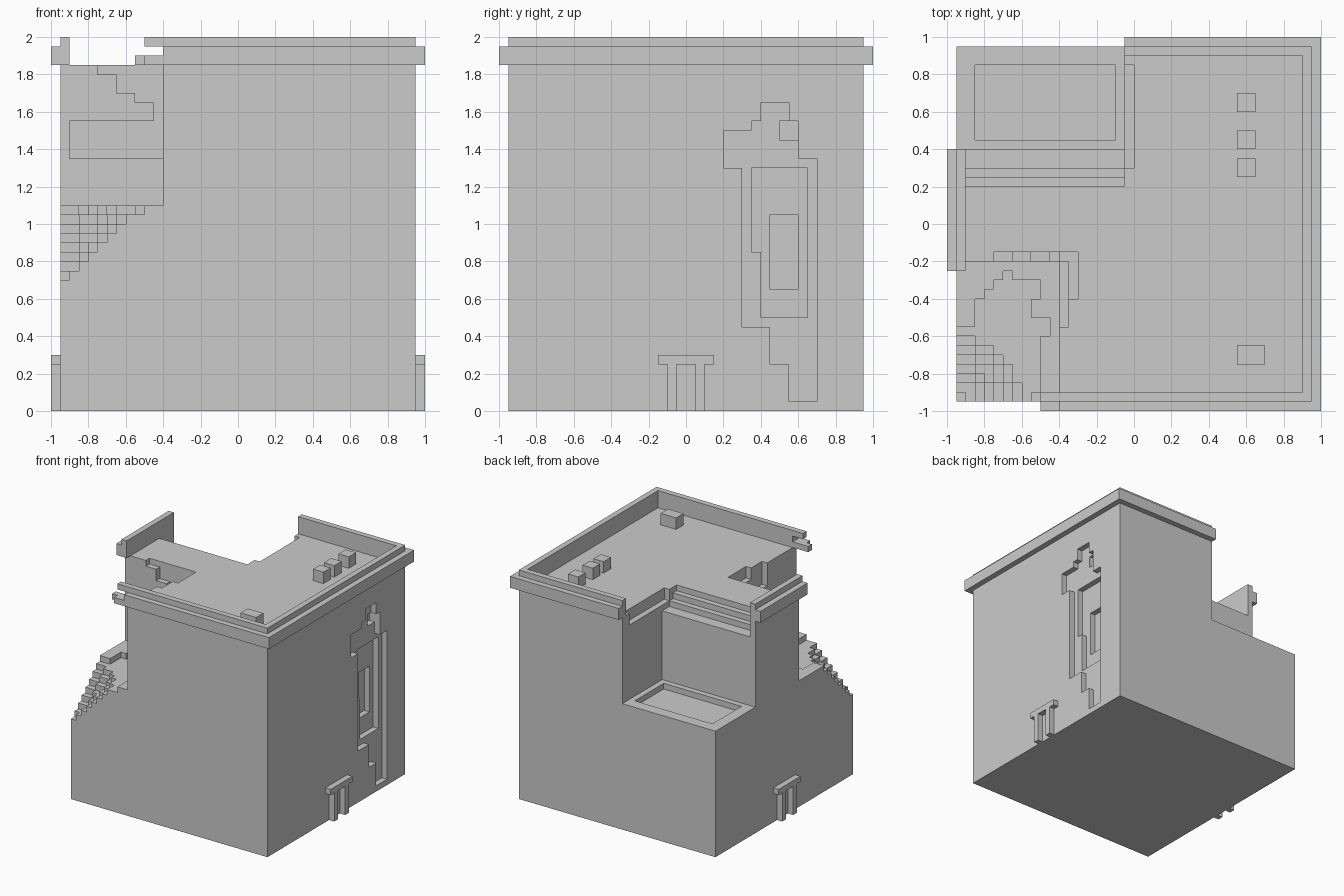
import bpy
import bmesh

UNIT = 0.05  # the whole building sits on this block grid

old_cube = bpy.data.objects.get("Cube")
if old_cube:
    bpy.data.objects.remove(old_cube, do_unlink=True)

stone = bpy.data.materials.new("stone grey")
stone.use_nodes = True
stone_colour = (0.6, 0.6, 0.6, 1.0)
stone.diffuse_color = stone_colour
for node in stone.node_tree.nodes:
    if node.type == 'BSDF_PRINCIPLED':
        node.inputs["Base Color"].default_value = stone_colour


def finish(name, bm):
    """Turn a bmesh into a named stone object."""
    mesh = bpy.data.meshes.new(name)
    bm.to_mesh(mesh)
    bm.free()
    mesh.materials.append(stone)
    part = bpy.data.objects.new(name, mesh)
    bpy.context.scene.collection.objects.link(part)
    return part


def block(name, xs, ys, zs):
    """Box between grid lines, given as (low, high) pairs."""
    bm = bmesh.new()
    bmesh.ops.create_cube(bm, size=1)
    for vert in bm.verts:
        for axis, (low, high) in enumerate((xs, ys, zs)):
            vert.co[axis] = UNIT * (high if vert.co[axis] > 0 else low)
    return finish(name, bm)


def cells_in(xs, ys, zs):
    return {(x, y, z) for x in range(*xs) for y in range(*ys) for z in range(*zs)}


def shell_of(name, cells):
    """Outer skin of a set of grid cells, with flat areas merged."""
    bm = bmesh.new()
    verts = {}

    def corner(point):
        if point not in verts:
            verts[point] = bm.verts.new([c * UNIT for c in point])
        return verts[point]

    for cell in cells:
        for axis in range(3):
            for side in (0, 1):
                neighbour = list(cell)
                neighbour[axis] += 2 * side - 1
                if tuple(neighbour) in cells:
                    continue
                loop = []
                for u, v in ((0, 0), (1, 0), (1, 1), (0, 1)):
                    point = list(cell)
                    point[axis] += side
                    point[(axis + 1) % 3] += u
                    point[(axis + 2) % 3] += v
                    loop.append(corner(tuple(point)))
                bm.faces.new(loop if side else loop[::-1])
    bmesh.ops.dissolve_limit(bm, angle_limit=0.01, verts=bm.verts[:], edges=bm.edges[:])
    return finish(name, bm)


WALL, ROOF, FLOOR = 19, 37, 22
body = cells_in((-WALL, WALL), (-WALL, WALL), (0, ROOF))


def carve(xs, ys, zs):
    body.difference_update(cells_in(xs, ys, zs))


# Rear terrace with a sunken floor
carve((-WALL, -1), (8, WALL), (FLOOR, ROOF))
carve((-17, -2), (9, 17), (FLOOR - 1, FLOOR))

# Stepped ledges along the terrace roof edge
for near, far, top in ((4, 5, 36), (5, 6, 35), (6, 8, 34)):
    carve((-18, -1), (near, far), (top, ROOF))
carve((-1, 0), (6, 17), (35, ROOF))

# Collapsed front corner
carve((-WALL, -8), (-WALL, -4), (FLOOR, ROOF))
carve((-18, -8), (-4, -3), (27, 31))

# Broken roof edge around the collapse
for left, right, low in ((-15, -13, 36), (-13, -11, 34), (-11, -9, 33), (-9, -8, 31)):
    carve((left, right), (-4, -3), (low, ROOF))
carve((-8, -7), (-11, -4), (33, ROOF))
carve((-8, -6), (-8, -3), (35, ROOF))


# Crumbling rubble, falling away towards the outer corner
def crater_span(b):
    if b < 7:
        return 0, 9
    if b == 7:
        return 0, 10
    if b == 8:
        return 2, 10
    if b < 11:
        return 2, 8
    return b - 8, 9 if b < 13 else 6


for b in range(14):
    for a in range(*crater_span(b)):
        height = min(FLOOR - 1, 14 + max(a, b) + min(a, b) // 2)
        x, y = a - WALL, b - WALL
        carve((x, x + 1), (y, y + 1), (height, FLOOR))


# Chipped side wall: each patch is (low y, high y, low z, high z)
def chip(depth, patches):
    for y_low, y_high, z_low, z_high in patches:
        carve((WALL - depth, WALL), (y_low, y_high), (z_low, z_high))


chip(1, ((8, 11, 31, 33), (7, 12, 30, 31), (4, 12, 27, 30), (4, 14, 26, 27),
         (6, 14, 9, 26), (9, 14, 5, 9), (11, 14, 1, 5)))
chip(2, ((7, 13, 21, 26), (8, 13, 10, 21), (7, 8, 17, 21), (10, 12, 29, 31)))
chip(3, ((9, 12, 13, 21),))

shell_of("building_body", body)

# Cornice and parapet: each run is a wall side with its x and y extents
cornice_runs = {
    "right": ((18, 20), (-20, 20)),
    "back": ((-1, 18), (18, 20)),
    "front": ((-8, 18), (-20, -18)),
    "left": ((-20, -18), (-5, 8)),
}
for side, (xs, ys) in cornice_runs.items():
    block("cornice_" + side, xs, ys, (ROOF, 39))

parapet_runs = {
    "right": ((18, WALL), (-WALL, WALL)),
    "back": ((-1, 18), (18, WALL)),
    "front": ((-10, 18), (-WALL, -18)),
    "left": ((-WALL, -18), (-5, 8)),
}
for side, (xs, ys) in parapet_runs.items():
    block("parapet_" + side, xs, ys, (39, 40))

# Broken stubs of the front cornice
block("cornice_stub_outer", (-10, -8), (-20, -WALL), (ROOF, 38))
block("cornice_stub_inner", (-11, -8), (-WALL, -18), (ROOF, 38))

# Roof vents
for number, y in enumerate((5, 8, 12)):
    block("roof_vent_" + str(number), (11, 13), (y, y + 2), (ROOF, 39))
block("roof_vent_wide", (11, 14), (-15, -13), (ROOF, 39))

# Door frames on both side walls
for side, xs in (("left", (WALL, 20)), ("right", (-20, -WALL))):
    block("door_lintel_" + side, xs, (-3, 3), (5, 6))
    for post, y in (("front", -2), ("back", 1)):
        block("door_post_" + side + "_" + post, xs, (y, y + 1), (0, 5))
